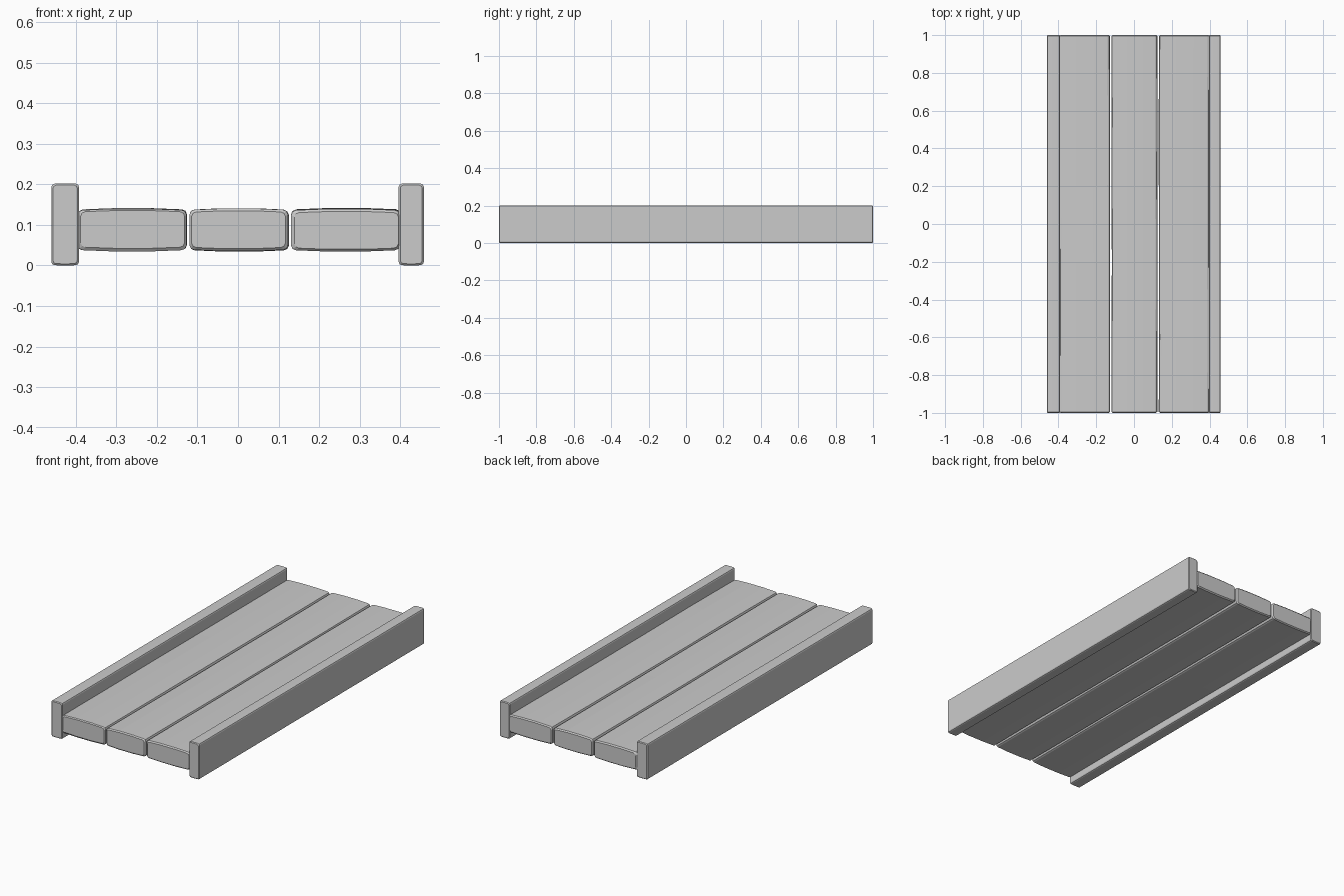
import bpy, bmesh, random

if "Cube" in bpy.data.objects:
    bpy.data.objects.remove(bpy.data.objects["Cube"])

random.seed(4)


def beam(name, x0, x1, z0, z1, chamfer, crown, wear):
    """Loft a chamfered, slightly crowned timber section along y."""
    cx, cz = (x0 + x1) / 2, (z0 + z1) / 2
    w, h, c = (x1 - x0) / 2, (z1 - z0) / 2, chamfer
    e = h - crown
    half = [(w, -e + c), (w, e - c), (w - c * 0.3, e - c * 0.3), (w - c, e),
            (w * 0.35, h), (-w * 0.35, h), (-w + c, e), (-w + c * 0.3, e - c * 0.3)]
    profile = half + [(-x, -z) for x, z in half]
    end = c * 0.5
    stations = [-1, -1 + end, -0.6, -0.2, 0.2, 0.6, 1 - end, 1]

    bm = bmesh.new()
    rings = []
    for y in stations:
        inset = end if abs(y) == 1 else 0
        dx, dz = random.uniform(-wear, wear), random.uniform(-wear, wear)
        rings.append([bm.verts.new((cx + x * (1 - inset / w) + dx, y,
                                    cz + z * (1 - inset / h) + dz))
                      for x, z in profile])
    n = len(profile)
    for a, b in zip(rings, rings[1:]):
        for i in range(n):
            j = (i + 1) % n
            bm.faces.new((a[i], a[j], b[j], b[i]))
    bm.faces.new(rings[0])
    bm.faces.new(rings[-1])
    bmesh.ops.recalc_face_normals(bm, faces=bm.faces)
    mesh = bpy.data.meshes.new(name)
    bm.to_mesh(mesh)
    bm.free()
    obj = bpy.data.objects.new(name, mesh)
    bpy.context.collection.objects.link(obj)
    return obj


# Upright side rails
beam("left_rail", -0.46, -0.392, 0.0, 0.202, 0.008, 0.0005, 0.0)
beam("right_rail", 0.396, 0.458, 0.0, 0.202, 0.008, 0.0005, 0.0)

# Worn deck planks, the outer two butting into the rails
for name, x0, x1 in (("left_plank", -0.395, -0.127),
                     ("middle_plank", -0.119, 0.124),
                     ("right_plank", 0.132, 0.400)):
    beam(name, x0, x1, 0.035, 0.140, 0.012, 0.003, 0.0015)
